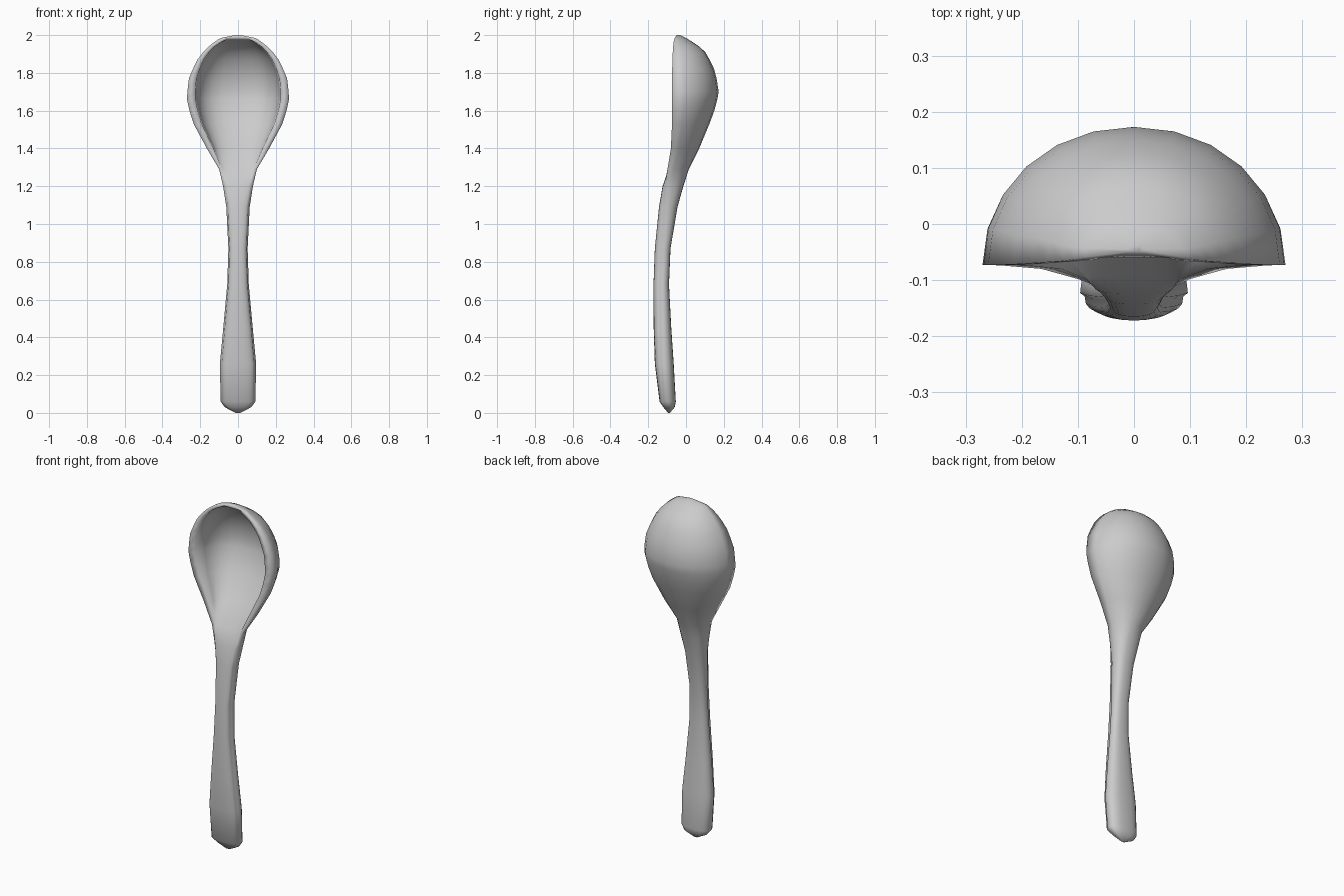
import bpy, bmesh, math

# Stations: z, half width, rim y, back y, inner half width, front centre y
# (front centre behind the rim = hollow bowl, ahead of it = rounded handle)
STATIONS = [
    (0.00, 0.012, -0.090, -0.085, 0.010, -0.095),
    (0.03, 0.070, -0.095, -0.060, 0.062, -0.120),
    (0.06, 0.092, -0.110, -0.054, 0.086, -0.140),
    (0.26, 0.096, -0.123, -0.065, 0.088, -0.165),
    (0.45, 0.078, -0.128, -0.078, 0.072, -0.171),
    (0.68, 0.057, -0.130, -0.090, 0.052, -0.172),
    (0.87, 0.051, -0.124, -0.082, 0.046, -0.165),
    (1.09, 0.062, -0.110, -0.045, 0.056, -0.143),
    (1.20, 0.079, -0.106, -0.014, 0.070, -0.124),
    (1.29, 0.100, -0.098, 0.015, 0.085, -0.092),
    (1.40, 0.165, -0.080, 0.070, 0.130, 0.010),
    (1.53, 0.235, -0.074, 0.124, 0.192, 0.098),
    (1.60, 0.257, -0.073, 0.150, 0.213, 0.130),
    (1.66, 0.270, -0.073, 0.166, 0.226, 0.146),
    (1.70, 0.268, -0.073, 0.173, 0.226, 0.153),
    (1.77, 0.260, -0.073, 0.162, 0.220, 0.143),
    (1.82, 0.239, -0.073, 0.149, 0.203, 0.128),
    (1.87, 0.215, -0.072, 0.125, 0.182, 0.102),
    (1.91, 0.184, -0.070, 0.102, 0.153, 0.074),
    (1.94, 0.155, -0.068, 0.070, 0.124, 0.036),
    (1.96, 0.129, -0.066, 0.040, 0.094, 0.000),
    (1.975, 0.108, -0.063, 0.016, 0.066, -0.042),
    (1.985, 0.090, -0.060, 0.000, 0.060, -0.060),
    (2.00, 0.015, -0.050, -0.032, 0.010, -0.050),
]
SEG = 12


def arc(width, start, depth, power, reverse):
    """Half superellipse from one side to the other, as (x, y) pairs."""
    pts = []
    for i in range(SEG + 1):
        a = math.pi * ((SEG - i) if reverse else i) / SEG
        c, s = math.cos(a), max(math.sin(a), 0.0)
        pts.append((width * math.copysign(abs(c) ** power, c),
                    start + depth * s ** power))
    return pts


def section(z, w, rim, back, wi, front):
    """One closed cross-section: back arc, then the hollow or rounded front."""
    handle = front < rim
    start = rim - (0.006 if handle else 0.0)
    pts = arc(w, rim, back - rim, 0.75 if handle else 0.97, False)
    pts += arc(wi, start, front - start, 0.75, True)
    return [(x, y, z) for x, y in pts]


# Spoon: handle and bowl lofted as one smooth skin
bm = bmesh.new()
rings = [[bm.verts.new(p) for p in section(*st)] for st in STATIONS]
for lo, hi in zip(rings, rings[1:]):
    n = len(lo)
    for i in range(n):
        j = (i + 1) % n
        bm.faces.new((lo[i], lo[j], hi[j], hi[i]))
bm.faces.new(rings[0][::-1])
bm.faces.new(rings[-1])
bmesh.ops.recalc_face_normals(bm, faces=bm.faces)
for face in bm.faces:
    face.smooth = True
mesh = bpy.data.meshes.new("spoon")
bm.to_mesh(mesh)
bm.free()

spoon = bpy.data.objects.new("spoon", mesh)
bpy.context.collection.objects.link(spoon)
grey = bpy.data.materials.new("plain grey")
grey.diffuse_color = (0.6, 0.6, 0.6, 1)
mesh.materials.append(grey)
